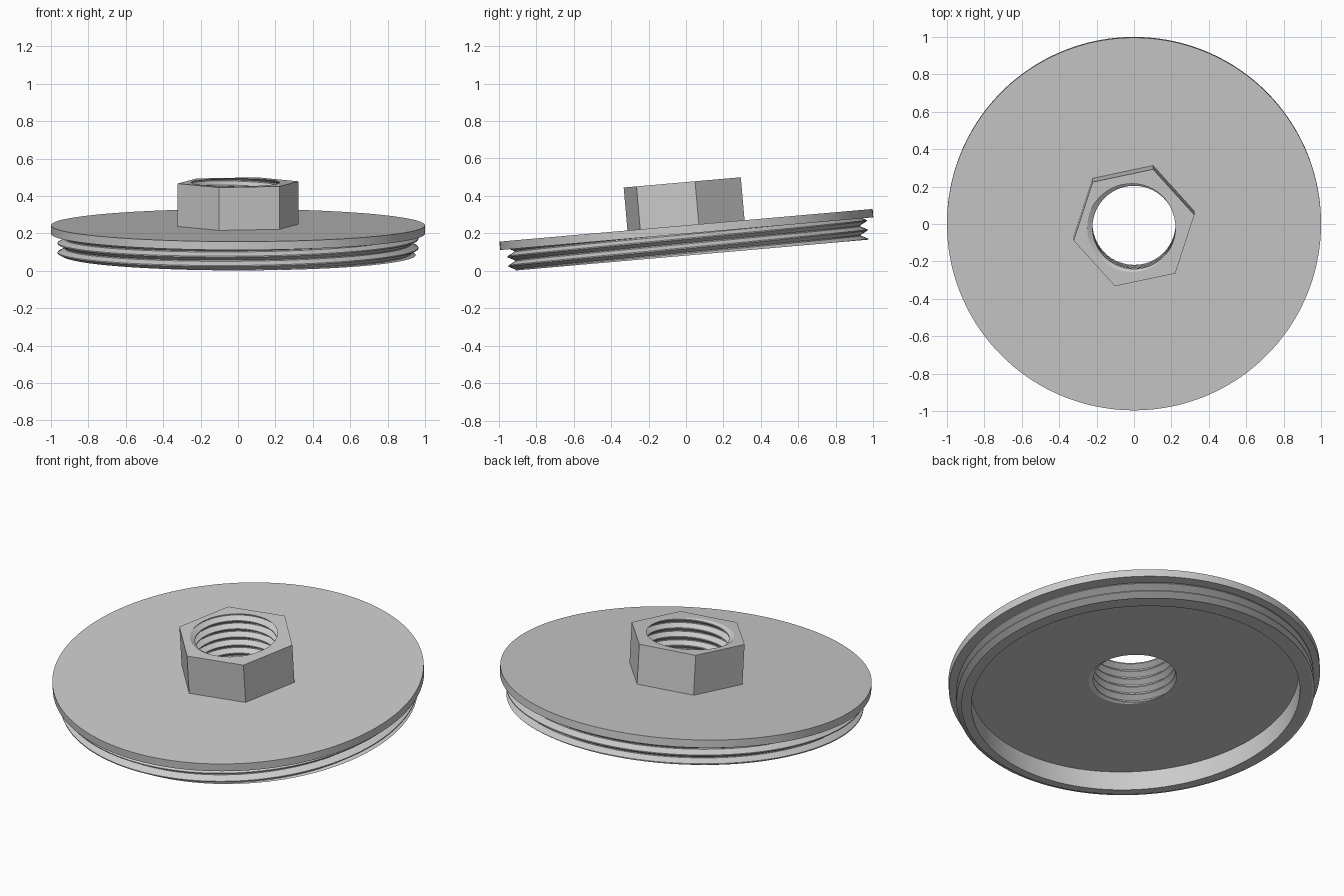
import bpy, bmesh
from math import radians, pi, sin, cos

old = bpy.data.objects.get("Cube")
if old:
    bpy.data.objects.remove(old, do_unlink=True)

SEGMENTS = 180
PITCH = 0.05
TILT = radians(5)
HEX_TURN = radians(12)
FLOOR, TOP, RIM = -0.045, 0.23, -0.161   # heights measured from the flange top
CENTRE_Z = 0.243

metal = bpy.data.materials.new("grey metal")
metal.use_nodes = True
grey = (0.6, 0.6, 0.6, 1)
metal.diffuse_color = grey
metal.node_tree.nodes["Principled BSDF"].inputs["Base Color"].default_value = grey


def thread_radius(w, a, crest, root, phase):
    """Radius of a helical V thread with small flats."""
    s = w / PITCH - a / (2 * pi) - phase
    q = abs(s - round(s)) * 2
    t = min(max((q - 0.12) / 0.76, 0), 1)
    return crest + (root - crest) * t


def thread_path(a, low, high, *shape):
    """Points up a threaded wall at angle a, clipped to the given heights."""
    path = []
    for turn in range(-6, 8):
        for u in (-0.44, -0.06, 0.06, 0.44):
            w = PITCH * (turn + u + shape[2] + a / (2 * pi))
            w = min(max(w, low), high)
            path.append((thread_radius(w, a, *shape), w))
    return path


def revolve(name, path_at):
    """Sweep an angle-dependent (radius, height) path around the axis."""
    bm = bmesh.new()
    columns = []
    for i in range(SEGMENTS + 1):
        a = 2 * pi * i / SEGMENTS
        columns.append([bm.verts.new((r * cos(a), r * sin(a), w)) for r, w in path_at(a)])
    for left, right in zip(columns, columns[1:]):
        for j in range(len(left) - 1):
            bm.faces.new((left[j], right[j], right[j + 1], left[j + 1]))
    bmesh.ops.remove_doubles(bm, verts=bm.verts, dist=0.00002)
    mesh = bpy.data.meshes.new(name)
    bm.to_mesh(mesh)
    bm.free()
    mesh.materials.append(metal)
    ob = bpy.data.objects.new(name, mesh)
    bpy.context.collection.objects.link(ob)
    ob.rotation_euler.x = TILT
    ob.location.z = CENTRE_Z
    bpy.ops.object.select_all(action="DESELECT")
    ob.select_set(True)
    bpy.context.view_layer.objects.active = ob
    bpy.ops.object.shade_smooth_by_angle(angle=radians(25))
    return ob


OUTER = (0.964, 0.927, 0.57)
INNER = (0.222, 0.25, 0.6)


def hex_radius(a):
    sector = (a - HEX_TURN) % (pi / 3) - pi / 6
    return 0.33 * cos(pi / 6) / cos(sector)


# Flange disc with its bored underside
revolve("flange", lambda a: [
    (thread_radius(FLOOR, a, *INNER), FLOOR), (1, FLOOR), (1, 0), (hex_radius(a), 0)])

# Hollow skirt with the outside thread
revolve("threaded_skirt", lambda a: [
    (0.885, FLOOR), (0.885, RIM)] + thread_path(a, RIM, FLOOR, *OUTER))

# Hexagonal boss
revolve("hex_boss", lambda a: [
    (hex_radius(a), 0), (hex_radius(a), TOP), (thread_radius(TOP, a, *INNER), TOP)])

# Threaded through hole
revolve("threaded_bore", lambda a: thread_path(a, FLOOR, TOP, *INNER)[::-1])
